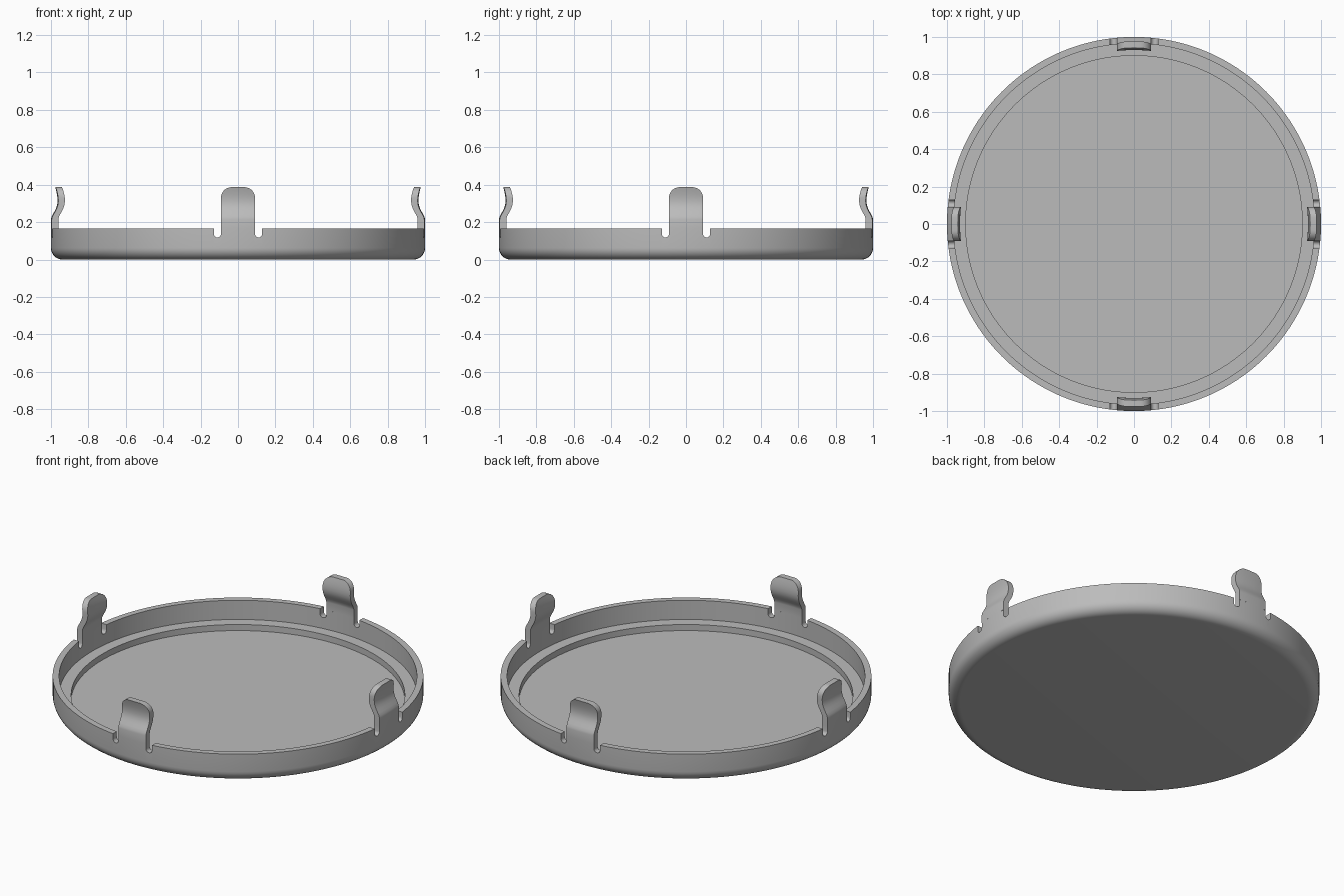
import bpy, bmesh, math
from mathutils import Matrix

if "Cube" in bpy.data.objects:
    bpy.data.objects.remove(bpy.data.objects["Cube"])

SEG = 192
RIM, TOP = 0.167, 0.387        # wall height, clip height
R_IN, HALF_W = 0.965, 0.091    # inner wall radius, half clip width
SLOT_W, SLOT_Z = 0.038, 0.118  # relief slot width and bottom

metal = bpy.data.materials.new("grey metal")
metal.diffuse_color = (0.5, 0.5, 0.5, 1)
metal.use_nodes = True
metal.node_tree.nodes["Principled BSDF"].inputs["Base Color"].default_value = metal.diffuse_color


def add_object(name, bm):
    bmesh.ops.recalc_face_normals(bm, faces=bm.faces)
    mesh = bpy.data.meshes.new(name)
    bm.to_mesh(mesh)
    bm.free()
    mesh.materials.append(metal)
    obj = bpy.data.objects.new(name, mesh)
    bpy.context.collection.objects.link(obj)
    return obj


def smooth(obj, degrees=30):
    bpy.ops.object.select_all(action='DESELECT')
    obj.select_set(True)
    bpy.context.view_layer.objects.active = obj
    bpy.ops.object.shade_smooth_by_angle(angle=math.radians(degrees))


# Dish: revolved section with rounded bottom edge, ledge and recessed floor
fillet = 0.062
section = [(0, 0)]
for i in range(9):
    a = math.pi / 2 * i / 8
    section.append((1 - fillet + fillet * math.sin(a), fillet - fillet * math.cos(a)))
section += [(1, RIM), (R_IN, RIM), (R_IN, 0.053), (0.9, 0.053), (0.9, 0.017), (0, 0.017)]
bm = bmesh.new()
verts = [bm.verts.new((r, 0, z)) for r, z in section]
edges = [bm.edges.new(pair) for pair in zip(verts, verts[1:])]
bmesh.ops.spin(bm, geom=verts + edges, cent=(0, 0, 0), axis=(0, 0, 1),
               angle=2 * math.pi, steps=SEG, use_duplicate=False)
bmesh.ops.remove_doubles(bm, verts=bm.verts, dist=1e-5)
dish = add_object("dish", bm)

# Slot cutters: round-bottomed prisms on both sides of every clip
bm = bmesh.new()
rad = SLOT_W / 2
for quarter in range(4):
    turn = Matrix.Rotation(quarter * math.pi / 2, 4, 'Z')
    for side in (-1, 1):
        cx = side * (HALF_W + rad)
        outline = [(cx + rad, 0.3), (cx - rad, 0.3)]
        for i in range(11):
            a = math.pi + math.pi * i / 10
            outline.append((cx + rad * math.cos(a), SLOT_Z + rad + rad * math.sin(a)))
        face = bm.faces.new([bm.verts.new(turn @ Matrix.Translation((x, -1.1, z)).translation)
                             for x, z in outline])
        ext = bmesh.ops.extrude_face_region(bm, geom=[face])
        moved = [v for v in ext["geom"] if isinstance(v, bmesh.types.BMVert)]
        bmesh.ops.translate(bm, verts=moved, vec=turn.to_3x3() @ Matrix.Translation((0, 0.19, 0)).translation)
cutter = add_object("slot_cutter", bm)
cutter.hide_render = True
cutter.hide_viewport = True
cut = dish.modifiers.new("slots", 'BOOLEAN')
cut.operation, cut.object, cut.solver = 'DIFFERENCE', cutter, 'EXACT'
bpy.context.view_layer.objects.active = dish
bpy.ops.object.modifier_apply(modifier=cut.name)
bpy.data.objects.remove(cutter)
smooth(dish)

# Clip section: height and outer radius, bowed inwards then flaring out
CLIP = [(RIM, 1), (0.215, 1), (0.228, 0.997), (0.242, 0.990), (0.258, 0.981),
        (0.274, 0.973), (0.292, 0.967), (0.311, 0.965), (0.33, 0.9655),
        (0.348, 0.968), (0.368, 0.972), (TOP, 0.977)]
CORNER = 0.057


def radius_at(z):
    for (z0, r0), (z1, r1) in zip(CLIP, CLIP[1:]):
        if z <= z1 + 1e-6:
            return r0 + (r1 - r0) * (z - z0) / (z1 - z0)
    return CLIP[-1][1]


def make_clip(name, angle):
    # columns bunch up in the rounded top corners
    corner = [CORNER * math.sin(math.pi / 2 * i / 8) for i in range(9)]
    flat = HALF_W - CORNER
    half = [flat + c for c in corner]
    xs = [-x for x in reversed(half)] + [0] + half
    base = TOP - CORNER
    bm = bmesh.new()
    grids = []
    for depth in (0, 1 - R_IN):
        grid = []
        for x in xs:
            c = max(abs(x) - flat, 0)
            top = base + math.sqrt(max(CORNER ** 2 - c ** 2, 0))
            column = []
            for z, _ in CLIP:
                if z > base:
                    z = base + (z - base) * (top - base) / CORNER
                r = radius_at(z) - depth
                column.append(bm.verts.new((x, -math.sqrt(r * r - x * x), z)))
            grid.append(column)
        grids.append(grid)
    outer, inner = grids
    nx, nz = len(xs), len(CLIP)
    for g in grids:
        for i in range(nx - 1):
            for j in range(nz - 1):
                bm.faces.new((g[i][j], g[i + 1][j], g[i + 1][j + 1], g[i][j + 1]))
    # edge walls: two sides and the rounded top
    for i in (0, nx - 1):
        for j in range(nz - 1):
            bm.faces.new((outer[i][j], outer[i][j + 1], inner[i][j + 1], inner[i][j]))
    for i in range(nx - 1):
        bm.faces.new((outer[i][-1], outer[i + 1][-1], inner[i + 1][-1], inner[i][-1]))
    bmesh.ops.remove_doubles(bm, verts=bm.verts, dist=1e-5)
    bmesh.ops.rotate(bm, verts=bm.verts, cent=(0, 0, 0), matrix=Matrix.Rotation(angle, 3, 'Z'))
    smooth(add_object(name, bm))


for k, place in enumerate(("front", "right", "back", "left")):
    make_clip(place + "_clip", k * math.pi / 2)
